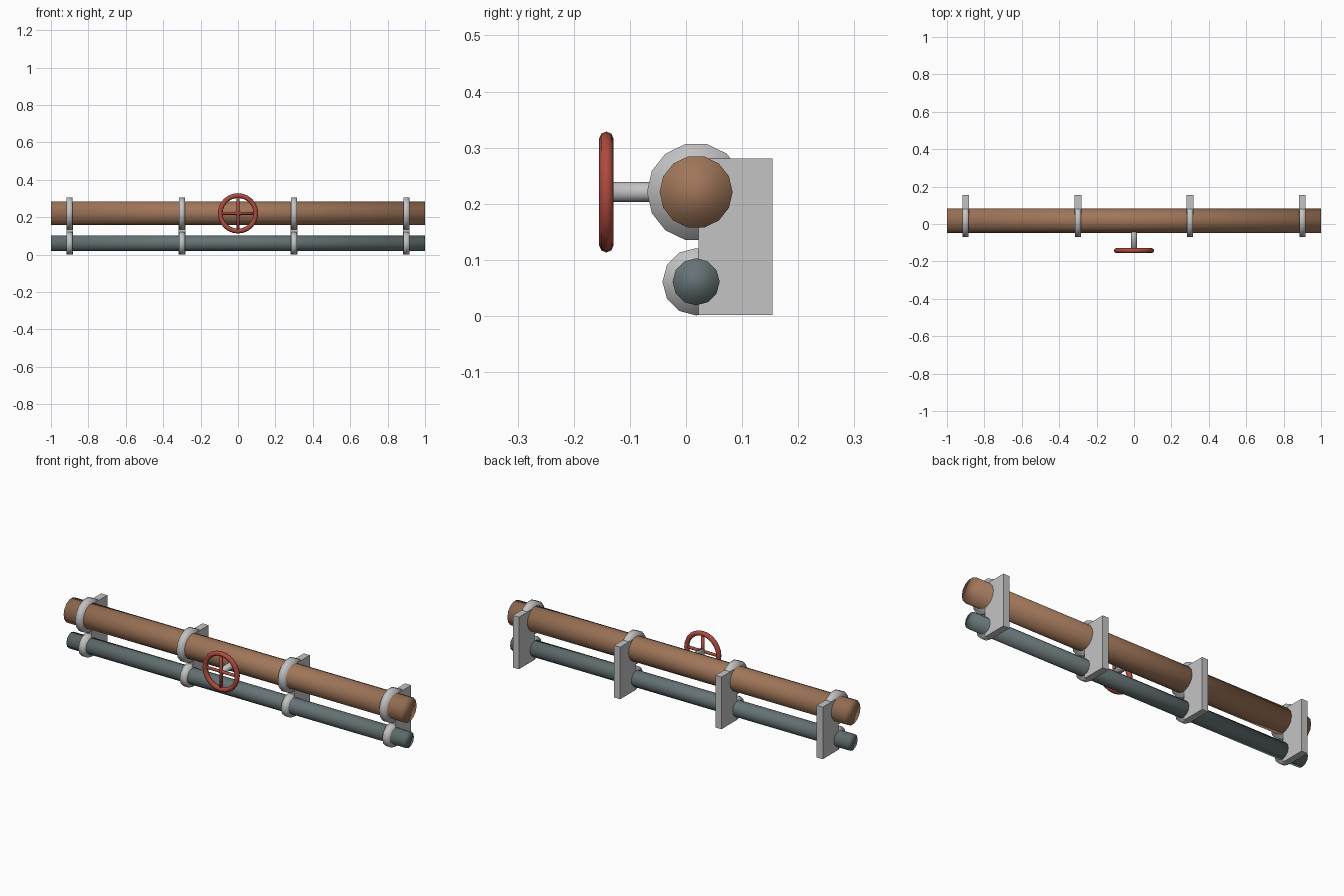
import bpy
from math import pi
from mathutils import Matrix, Vector

if "Cube" in bpy.data.objects:
    bpy.data.objects.remove(bpy.data.objects["Cube"])


def material(name, color):
    m = bpy.data.materials.new(name)
    m.use_nodes = True
    m.diffuse_color = (*color, 1)
    m.node_tree.nodes["Principled BSDF"].inputs["Base Color"].default_value = (*color, 1)
    return m


copper = material("copper brown", (0.35, 0.18, 0.10))
slate = material("slate grey", (0.13, 0.17, 0.175))
steel = material("pale steel", (0.55, 0.55, 0.55))
red = material("valve red", (0.42, 0.07, 0.05))


def finish(name, mat, smooth=True):
    o = bpy.context.object
    o.name = name
    o.data.materials.append(mat)
    if smooth:
        bpy.ops.object.shade_smooth()
    return o


def rod(name, start, end, radius, sides, mat, spin=0.0):
    """Soft-shaded cylinder between two points."""
    a, b = Vector(start), Vector(end)
    bpy.ops.mesh.primitive_cylinder_add(vertices=sides, radius=radius, depth=(b - a).length)
    o = finish(name, mat)
    turn = (b - a).to_track_quat('Z', 'Y').to_matrix().to_4x4()
    o.data.transform(turn @ Matrix.Rotation(spin, 4, 'Z'))
    o.location = (a + b) / 2
    return o


PIPE_Y, UPPER_Z, LOWER_Z = 0.018, 0.221, 0.061

# Long pipes; the upper one has a flat facet on top
rod("upper_pipe", (-1, PIPE_Y, UPPER_Z), (1, PIPE_Y, UPPER_Z), 0.065, 14, copper, pi / 2)
rod("lower_pipe", (-1, PIPE_Y, LOWER_Z), (1, PIPE_Y, LOWER_Z), 0.042, 12, slate)

# Wall brackets with a collar on each pipe
for i, x in enumerate((-0.9, -0.3, 0.3, 0.9), 1):
    for part, z, r, n, spin in (("upper", UPPER_Z, 0.0875, 14, pi / 2),
                                ("lower", LOWER_Z, 0.06, 12, 0)):
        rod(f"{part}_collar_{i}", (x - 0.016, PIPE_Y, z), (x + 0.016, PIPE_Y, z), r, n, steel, spin)
    bpy.ops.mesh.primitive_cube_add(size=1, location=(x, 0.088, 0.141))
    plate = finish(f"bracket_plate_{i}", steel, smooth=False)
    plate.data.transform(Matrix.Diagonal((0.036, 0.132, 0.279, 1)))

# Valve stem, hand wheel rim and crossed spokes
WHEEL_Y, RIM = -0.142, 0.095
rod("valve_stem", (0, PIPE_Y, UPPER_Z), (0, WHEEL_Y, UPPER_Z), 0.0175, 10, steel)
bpy.ops.mesh.primitive_torus_add(major_radius=RIM, minor_radius=0.0128,
                                 major_segments=24, minor_segments=8)
rim = finish("wheel_rim", red)
rim.data.transform(Matrix.Rotation(pi / 2, 4, 'X'))
rim.location = (0, WHEEL_Y, UPPER_Z)
for name, d in (("horizontal_spoke", Vector((RIM, 0, 0))), ("vertical_spoke", Vector((0, 0, RIM)))):
    centre = Vector((0, WHEEL_Y, UPPER_Z))
    rod(name, centre - d, centre + d, 0.008, 8, red)
